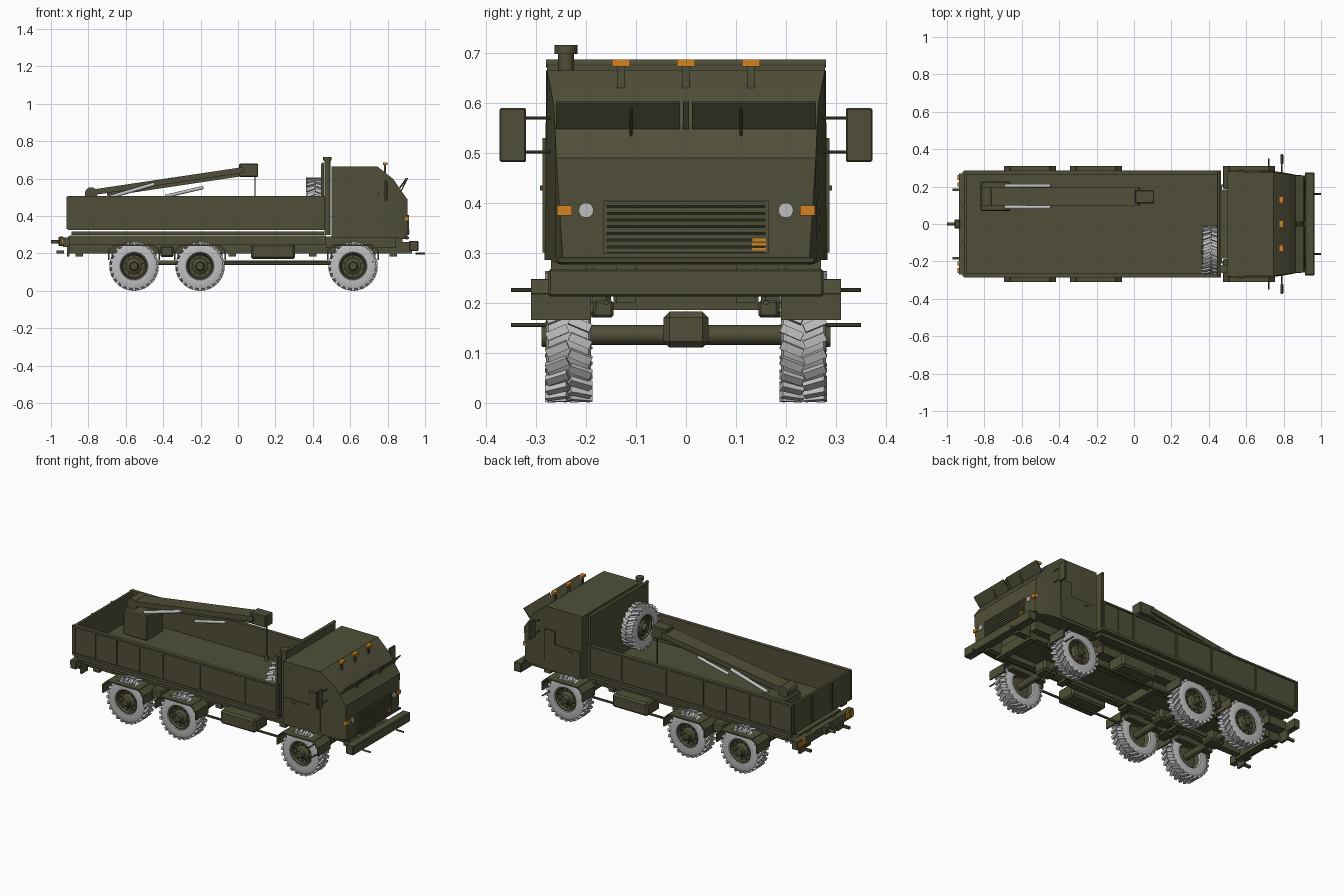
import bpy, bmesh, math
from mathutils import Matrix, Vector

if "Cube" in bpy.data.objects:
    bpy.data.objects.remove(bpy.data.objects["Cube"])


def material(name, rgb):
    m = bpy.data.materials.new(name)
    m.use_nodes = True
    m.diffuse_color = (*rgb, 1)
    bsdf = m.node_tree.nodes["Principled BSDF"]
    bsdf.inputs["Base Color"].default_value = (*rgb, 1)
    bsdf.inputs["Roughness"].default_value = 0.7
    return m


OLIVE = material("olive_paint", (0.08, 0.078, 0.04))
GREY = material("light_grey", (0.52, 0.52, 0.52))
ORANGE = material("amber_lens", (0.65, 0.23, 0.015))
DARK = material("dark_gap", (0.02, 0.02, 0.014))
made = []


def finish(name, bm, *mats):
    bmesh.ops.recalc_face_normals(bm, faces=bm.faces)
    me = bpy.data.meshes.new(name)
    bm.to_mesh(me)
    bm.free()
    for m in mats:
        me.materials.append(m)
    ob = bpy.data.objects.new(name, me)
    bpy.context.collection.objects.link(ob)
    made.append(ob)
    return ob


def box(name, x, y, z, mat=OLIVE, bevel=0):
    """Box from (low, high) pairs."""
    lo, hi = Vector((x[0], y[0], z[0])), Vector((x[1], y[1], z[1]))
    bm = bmesh.new()
    bmesh.ops.create_cube(bm, size=1, matrix=Matrix.Translation((lo + hi) / 2) @ Matrix.Diagonal((*(hi - lo), 1)))
    if bevel:
        bmesh.ops.bevel(bm, geom=bm.edges[:], offset=bevel, segments=1, affect='EDGES')
    return finish(name, bm, mat)


def pair(name, x, y, z, mat=OLIVE, bevel=0):
    """The same box on the left and the right."""
    box("left_" + name, x, y, z, mat, bevel)
    box("right_" + name, x, (-y[1], -y[0]), z, mat, bevel)


def rod(name, p, q, r, mat=OLIVE, sides=16):
    p, q = Vector(p), Vector(q)
    bm = bmesh.new()
    turn = (q - p).to_track_quat('Z', 'Y').to_matrix().to_4x4()
    bmesh.ops.create_cone(bm, cap_ends=True, segments=sides, radius1=r, radius2=r, depth=(q - p).length,
                          matrix=Matrix.Translation((p + q) / 2) @ turn)
    return finish(name, bm, mat)


def beam(name, p, q, y, thick, mat=OLIVE):
    """Box sloping in the xz plane from p to q, spanning y."""
    dx, dz = q[0] - p[0], q[1] - p[1]
    bm = bmesh.new()
    bmesh.ops.create_cube(bm, size=1, matrix=Matrix.Translation(((p[0] + q[0]) / 2, sum(y) / 2, (p[1] + q[1]) / 2))
                          @ Matrix.Rotation(-math.atan2(dz, dx), 4, 'Y')
                          @ Matrix.Diagonal((math.hypot(dx, dz), y[1] - y[0], thick, 1)))
    return finish(name, bm, mat)


def lathe(bm, profile, mat, seg=40):
    rings = [[bm.verts.new((r * math.sin(a), y, r * math.cos(a))) for r, y in profile]
             for a in (math.tau * i / seg for i in range(seg))]
    for i in range(seg):
        a, b = rings[i], rings[(i + 1) % seg]
        for j in range(len(profile) - 1):
            bm.faces.new((a[j], a[j + 1], b[j + 1], b[j])).material_index = mat


# Wheel: tyre, staggered tread lugs, dished hub with nuts
bm = bmesh.new()
lathe(bm, [(.068, -.03), (.075, -.043), (.11, -.045), (.121, -.04), (.121, .04), (.11, .045), (.075, .043), (.068, .03)], 0)
lathe(bm, [(.001, .054), (.02, .054), (.024, .034), (.042, .022), (.06, .024), (.066, .037), (.072, .037),
           (.07, -.036), (.06, -.01), (.001, -.01)], 1)
for i in range(24):
    for s in (-1, 1):
        ang = math.tau * (i + s * .25) / 24
        bmesh.ops.create_cube(bm, size=1, matrix=Matrix.Rotation(ang, 4, 'Y') @ Matrix.Translation((0, s * .023, .124))
                              @ Matrix.Rotation(s * .4, 4, 'Z') @ Matrix.Diagonal((.017, .046, .014, 1)))
for i in range(10):
    old = set(bm.faces)
    bmesh.ops.create_cone(bm, cap_ends=True, segments=6, radius1=.004, radius2=.004, depth=.012,
                          matrix=Matrix.Rotation(math.tau * i / 10, 4, 'Y') @ Matrix.Translation((0, .027, .05))
                          @ Matrix.Rotation(math.pi / 2, 4, 'X'))
    for f in set(bm.faces) - old:
        f.material_index = 1
wheel = finish("spare_wheel", bm, GREY, OLIVE)
wheel.matrix_world = Matrix.Translation((.412, -.14, .475)) @ Matrix.Rotation(math.pi / 2, 4, 'Z')

AXLES = {"rear": -.556, "middle": -.203, "front": .615}
for label, x in AXLES.items():
    for s, side in ((1, "left"), (-1, "right")):
        w = bpy.data.objects.new(f"{label}_{side}_wheel", wheel.data)
        bpy.context.collection.objects.link(w)
        w.location = (x, s * .235, .132)
        w.rotation_euler.z = 0 if s > 0 else math.pi
        # Fender with sloping end flaps
        y = (.19, .31) if s > 0 else (-.31, -.19)
        beam(f"{label}_{side}_fender_top", (x - .105, .243), (x + .105, .243), y, .008)
        for e in (-1, 1):
            beam(f"{label}_{side}_fender_flap", (x + e * .105, .243), (x + e * .135, .215), y, .008)
            box(f"{label}_{side}_fender_end", (x + e * .135 - .004, x + e * .135 + .004), y, (.165, .217))
    rod(label + "_axle", (x, -.24, .135), (x, .24, .135), .02)
    box(label + "_differential", (x - .05, x + .05), (-.045, .045), (.11, .182), OLIVE, .012)
    pair(label + "_spring", (x - .12, x + .12), (.145, .185), (.17, .205), OLIVE, .005)

# Chassis
pair("chassis_rail", (-.91, .88), (.1, .14), (.2, .29))
for x in (-.85, -.38, -.03, .4, .83):
    box("crossmember", (x - .02, x + .02), (-.145, .145), (.185, .24))
box("subframe", (-.9, .47), (-.2, .2), (.245, .295))
box("cab_base", (.47, .845), (-.185, .185), (.23, .29))
rod("drive_shaft", (-.55, 0, .15), (.6, 0, .15), .012)
pair("fuel_tank", (.07, .305), (.15, .275), (.17, .25), OLIVE, .01)
pair("side_rod", (-.08, .48), (.2, .21), (.15, .16))
pair("air_tank", (-.415, -.345), (.15, .24), (.18, .24), OLIVE, .008)

# Cargo bed
box("bed_floor", (-.91, .465), (-.275, .275), (.325, .342))
pair("bed_lower_rail", (-.89, .46), (.22, .27), (.298, .318))
pair("bed_side", (-.91, .465), (.268, .28), (.325, .505))
box("tailgate", (-.91, -.895), (-.28, .28), (.325, .505))
pair("bed_top_rail", (-.91, .465), (.264, .287), (.497, .508))
pair("bed_bottom_rail", (-.91, .465), (.268, .287), (.325, .34))
for x in (-.9, -.62, -.31, -.06, .24, .45):
    pair("bed_post", (x - .006, x + .006), (.275, .286), (.33, .505))
for x in (-.76, -.465, -.185, .09, .345):
    pair("panel_seam", (x - .002, x + .002), (.279, .282), (.34, .497))
for y in (-.28, -.1, .09, .27):
    box("tailgate_post", (-.917, -.905), (y, y + .01), (.33, .505))
box("headboard", (.445, .46), (-.278, .278), (.33, .675))
rod("headboard_cap", (.453, -.28, .679), (.453, .28, .679), .008)
rod("exhaust_stack", (.478, -.24, .3), (.478, -.24, .7), .016)
rod("exhaust_cap", (.478, -.24, .698), (.478, -.24, .716), .023)

# Cab lofted through upright sections: x, bottom z, top z, bottom half width, top half width
bm = bmesh.new()
rings = [[bm.verts.new(c) for c in ((x, -wb, zb), (x, wb, zb), (x, wt, zt), (x, -wt, zt))]
         for x, zb, zt, wb, wt in ((.5, .285, .665, .283, .28), (.745, .285, .665, .283, .278),
                                   (.83, .285, .598, .27, .265), (.87, .28, .54, .262, .262),
                                   (.905, .275, .49, .246, .26))]
for a, b in zip(rings, rings[1:]):
    for j in range(4):
        bm.faces.new((a[j], a[(j + 1) % 4], b[(j + 1) % 4], b[j]))
bm.faces.new(rings[0])
bm.faces.new(rings[-1])
finish("cab", bm, OLIVE)
pair("door_lower_panel", (.51, .75), (.28, .287), (.3, .45))
pair("door_upper_panel", (.68, .75), (.28, .287), (.45, .53))
pair("door_handle", (.56, .585), (.285, .292), (.425, .435))
box("front_lip", (.89, .914), (-.258, .258), (.278, .29), OLIVE, .003)

# Raised windscreen shutters with struts
for s in (-1, 1):
    beam("windscreen_shutter", (.865, .55), (.908, .602), sorted((s * .012, s * .26)), .006)
    rod("shutter_strut", (.87, s * .11, .53), (.9, s * .11, .59), .003, OLIVE, 8)
beam("shutter_hinge", (.865, .55), (.9, .602), (-.006, .006), .008)

# Grille and front lamps
box("grille_panel", (.9, .908), (-.163, .163), (.298, .405), DARK)
for i in range(8):
    z = .3 + i * .0135
    box("grille_slat", (.9, .914), (-.163, .163), (z, z + .0095))
pair("grille_edge", (.9, .915), (.158, .165), (.298, .405))
for i in range(3):
    box("grille_marker", (.91, .916), (.132, .16), (.304 + i * .009, .31 + i * .009), ORANGE)
for s in (-1, 1):
    rod("headlight", (.9, s * .2, .385), (.912, s * .2, .385), .015, GREY, 24)
pair("turn_signal", (.892, .914), (.228, .258), (.375, .395), ORANGE)
for y in (-.13, 0, .13):
    box("roof_marker", (.775, .8), (y - .018, y + .018), (.673, .687), ORANGE)
    box("roof_marker_mount", (.78, .79), (y - .008, y + .008), (.62, .674))

# Bumper, tow pins, steps and mirrors
box("front_bumper", (.915, .965), (-.275, .275), (.212, .267), OLIVE, .004)
pair("bumper_bracket", (.84, .93), (.1, .14), (.2, .26))
for s in (-1, 1):
    rod("tow_pin", (.95, s * .16, .2), (1, s * .16, .2), .005)
    for z in (.155, .225):
        rod("cab_step", (.72, s * .25, z), (.72, s * .35, z), .004, OLIVE, 8)
    for z in (.502, .57):
        rod("mirror_arm", (.79, s * .27, z), (.79, s * .325, z), .003, OLIVE, 8)
pair("mirror", (.784, .798), (.32, .373), (.482, .59), OLIVE, .003)

# Rear beam, lamps and hitch
box("rear_beam", (-.935, -.9), (-.27, .27), (.235, .285))
pair("tail_lamp", (-.945, -.93), (.2, .222), (.25, .285), ORANGE)
pair("rear_marker", (-.943, -.925), (.236, .262), (.25, .275), ORANGE)
pair("rear_hook", (-.97, -.93), (.177, .19), (.2, .215))
pair("rear_hook_plate", (-.913, -.9), (.15, .21), (.185, .24))
rod("hitch_bar", (-1, 0, .262), (-.92, 0, .262), .009)
box("hitch_block", (-.96, -.93), (-.025, .025), (.24, .29), OLIVE, .005)

# Crane on the bed
box("crane_pedestal", (-.82, -.66), (.07, .228), (.34, .49), OLIVE, .006)
rod("crane_pivot", (-.785, .1, .52), (-.785, .195, .52), .034)
beam("crane_boom", (-.79, .525), (.03, .647), (.1, .195), .03)
beam("crane_inner_boom", (-.7, .52), (.06, .634), (.118, .178), .03)
box("crane_head", (.005, .108), (.11, .182), (.61, .68), OLIVE, .005)
for y in (.09, .205):
    rod("crane_lift_ram", (-.69, y, .5), (-.445, y, .572), .01, GREY)
rod("crane_extension_ram", (-.39, .147, .505), (-.185, .147, .553), .009, GREY)
rod("hoist_cable", (.09, .147, .42), (.09, .147, .615), .003, OLIVE, 8)
rod("hoist_hook", (.09, .147, .395), (.09, .147, .425), .013)

bpy.ops.object.select_all(action='DESELECT')
for ob in made:
    ob.select_set(True)
bpy.context.view_layer.objects.active = made[0]
bpy.ops.object.shade_smooth_by_angle(angle=math.radians(30))
